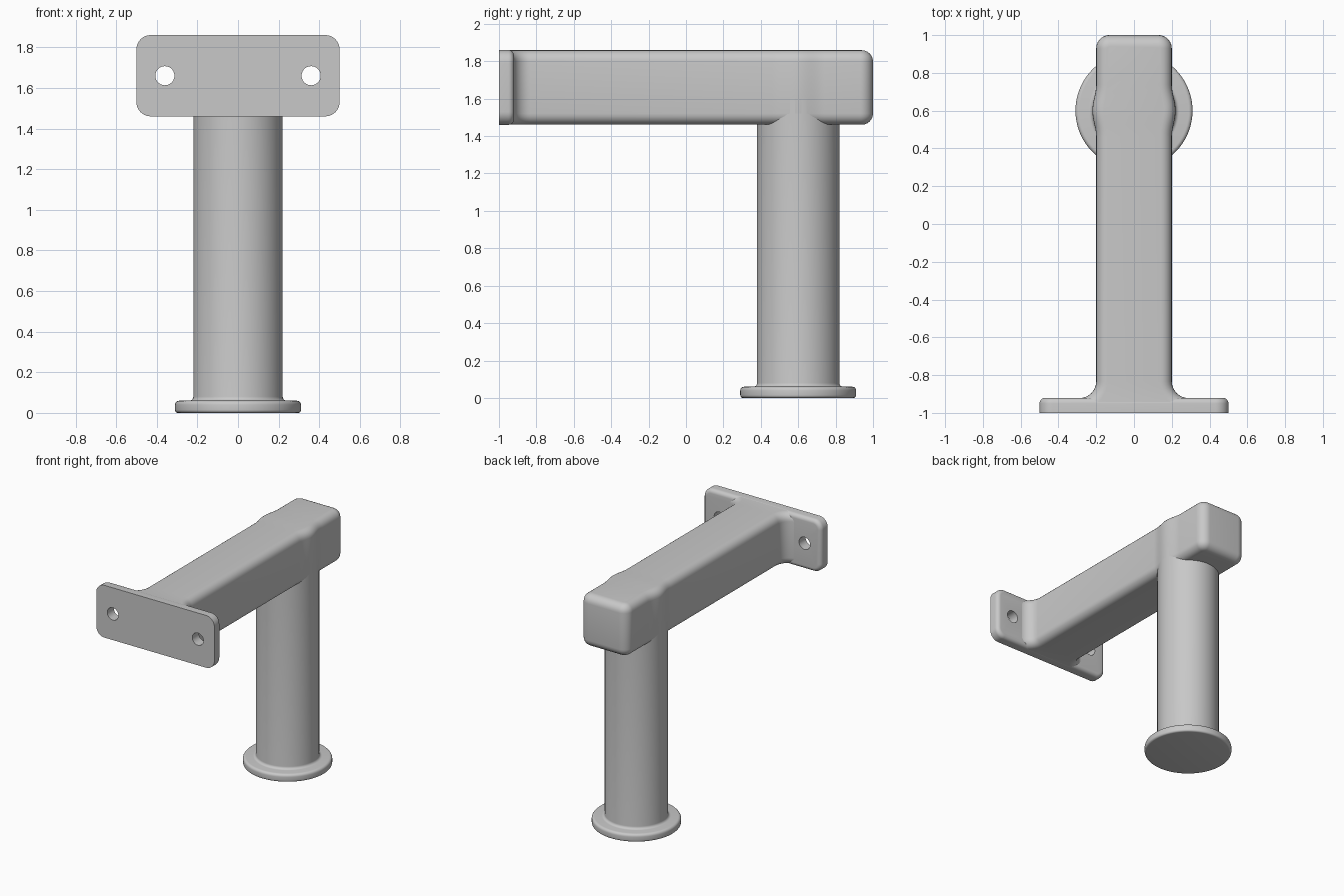
import bpy, bmesh, math
from mathutils import Matrix, Vector

cube = bpy.data.objects.get("Cube")
if cube:
    bpy.data.objects.remove(cube, do_unlink=True)

GREY = (0.58, 0.58, 0.58, 1)
grey = bpy.data.materials.new("light_grey")
grey.use_nodes = True
grey.diffuse_color = GREY
grey.node_tree.nodes["Principled BSDF"].inputs["Base Color"].default_value = GREY

BOTTOM, TOP = 1.46, 1.86
MID = (BOTTOM + TOP) / 2


def arc(cx, cy, r, start, end, n=10):
    """Points on an arc, angles in degrees."""
    angles = [math.radians(start + (end - start) * i / n) for i in range(n + 1)]
    return [(cx + r * math.cos(a), cy + r * math.sin(a)) for a in angles]


def finish(bm, name):
    bmesh.ops.recalc_face_normals(bm, faces=bm.faces)
    mesh = bpy.data.meshes.new(name)
    bm.to_mesh(mesh)
    bm.free()
    mesh.materials.append(grey)
    ob = bpy.data.objects.new(name, mesh)
    bpy.context.collection.objects.link(ob)
    return ob


def prism(points, depth):
    """Extrude a flat outline of 3D points along a vector."""
    bm = bmesh.new()
    face = bm.faces.new([bm.verts.new(p) for p in points])
    ext = bmesh.ops.extrude_face_region(bm, geom=[face], use_keep_orig=True)
    verts = [g for g in ext["geom"] if isinstance(g, bmesh.types.BMVert)]
    bmesh.ops.translate(bm, verts=verts, vec=depth)
    bmesh.ops.recalc_face_normals(bm, faces=bm.faces)
    return bm


def round_edges(bm, radius, rule):
    edges = [e for e in bm.edges if rule(*(v.co for v in e.verts))]
    bmesh.ops.bevel(bm, geom=edges, offset=radius, offset_type='OFFSET',
                    segments=6, profile=0.5, affect='EDGES', clamp_overlap=False)


def smooth(ob):
    bpy.ops.object.select_all(action='DESELECT')
    ob.select_set(True)
    bpy.context.view_layer.objects.active = ob
    bpy.ops.object.shade_smooth_by_angle(angle=math.radians(35))


# Arm: half outline with flared root, slight bulge over the post, rounded end
half = [(0.30, -0.99), (0.30, -0.922)]
half += arc(0.29, -0.832, 0.09, 270, 180)
for i in range(17):
    t = i / 8 - 1
    half.append((0.2 + 0.02 * math.cos(math.pi / 2 * t) ** 2, 0.6 + 0.14 * t))
half += arc(0.13, 0.93, 0.07, 0, 90)
outline = half + [(-x, y) for x, y in reversed(half)]
bm = prism([(x, y, BOTTOM + 0.001) for x, y in outline], (0, 0, TOP - BOTTOM - 0.002))
round_edges(bm, 0.06, lambda a, b: abs(a.z - b.z) < 1e-4 and min(a.y, b.y) > -0.93)
smooth(finish(bm, "arm"))

# Mounting plate: rounded rectangle, back rim softened
corners = [(1, 1, 0), (-1, 1, 90), (-1, -1, 180), (1, -1, 270)]
rim = []
for sx, sz, a in corners:
    rim += arc(sx * 0.43, MID + sz * 0.13, 0.07, a, a + 90)
bm = prism([(x, -1, z) for x, z in rim], (0, 0.08, 0))
round_edges(bm, 0.03, lambda a, b: min(a.y, b.y) > -0.93)
plate = finish(bm, "mounting_plate")

# Bolt holes through the plate
for side in (-1, 1):
    bm = bmesh.new()
    place = Matrix.Translation((side * 0.36, -0.96, MID)) @ Matrix.Rotation(math.pi / 2, 4, 'X')
    bmesh.ops.create_cone(bm, cap_ends=True, segments=40, radius1=0.047,
                          radius2=0.047, depth=0.3, matrix=place)
    cutter = finish(bm, "hole_cutter")
    cutter.hide_render = True
    mod = plate.modifiers.new("hole", 'BOOLEAN')
    mod.operation = 'DIFFERENCE'
    mod.solver = 'EXACT'
    mod.object = cutter
    bpy.context.view_layer.objects.active = plate
    bpy.ops.object.modifier_apply(modifier=mod.name)
    bpy.data.objects.remove(cutter, do_unlink=True)
smooth(plate)

# Post with foot flange: one lathed profile
profile = [(0, 0)] + arc(0.295, 0.015, 0.015, 270, 360, 5)
profile += arc(0.29, 0.04, 0.02, 0, 90, 5)
profile += arc(0.24, 0.08, 0.02, 270, 180, 5)
profile += [(0.22, 1.6), (0, 1.6)]
bm = bmesh.new()
ring = [bm.verts.new((r, 0, z)) for r, z in profile]
edges = [bm.edges.new(pair) for pair in zip(ring, ring[1:])]
bmesh.ops.spin(bm, geom=ring + edges, cent=(0, 0, 0), axis=(0, 0, 1),
               angle=2 * math.pi, steps=72)
bmesh.ops.remove_doubles(bm, verts=bm.verts, dist=1e-4)
bmesh.ops.translate(bm, verts=bm.verts, vec=Vector((0, 0.6, 0)))
smooth(finish(bm, "post_with_foot"))
